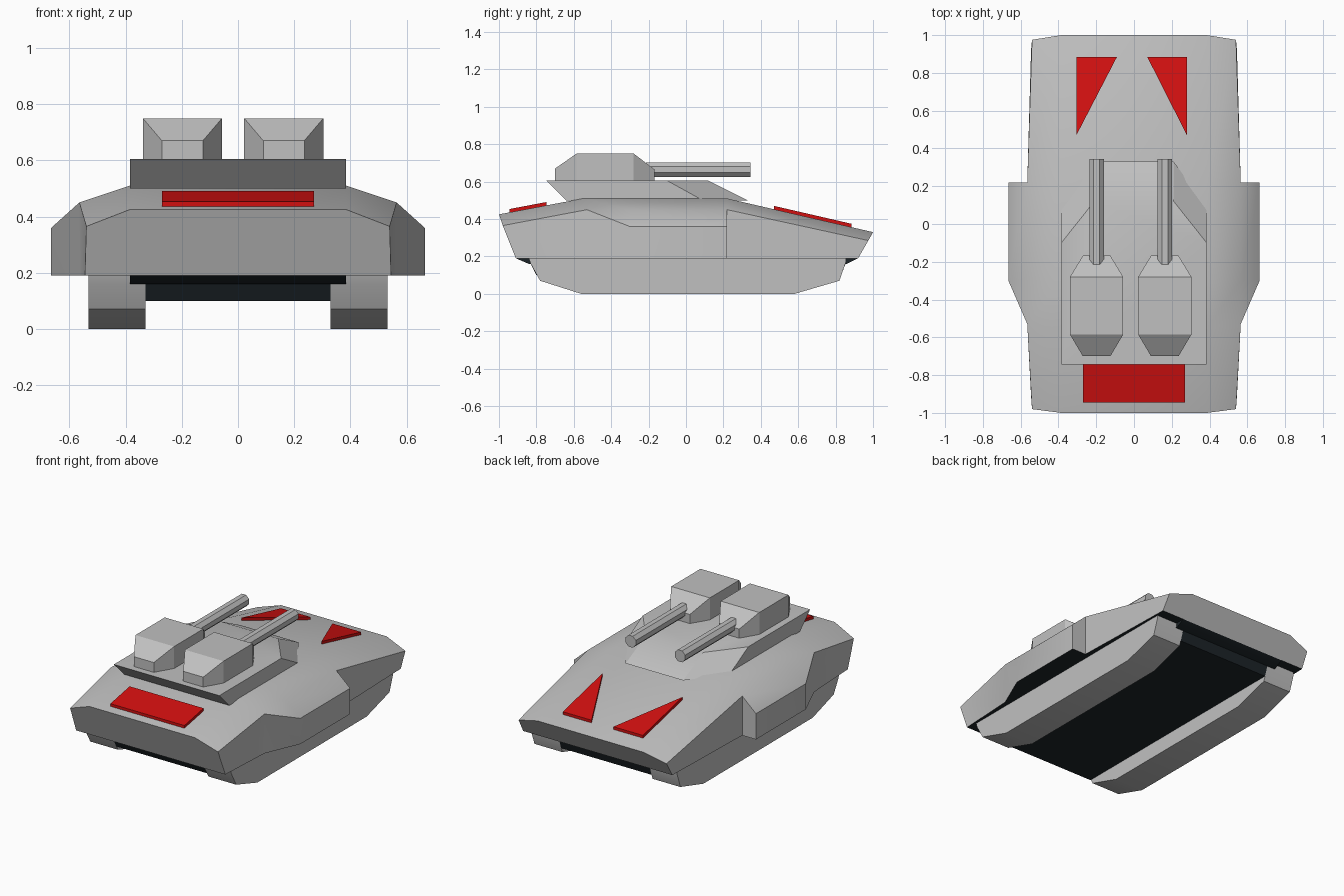
import bpy, bmesh, math
from mathutils import Matrix

cube = bpy.data.objects.get("Cube")
if cube:
    bpy.data.objects.remove(cube, do_unlink=True)


def material(name, color):
    m = bpy.data.materials.new(name)
    m.use_nodes = True
    m.diffuse_color = (*color, 1)
    bsdf = next(n for n in m.node_tree.nodes if n.type == 'BSDF_PRINCIPLED')
    bsdf.inputs["Base Color"].default_value = (*color, 1)
    return m


GREY = material("armour grey", (0.53, 0.53, 0.53))
RED = material("marking red", (0.64, 0.005, 0.005))
BLACK = material("underside black", (0.012, 0.018, 0.022))


def finish(name, bm, *mats):
    """Clean the mesh, link it and shade it with sharp edges kept."""
    bmesh.ops.remove_doubles(bm, verts=bm.verts, dist=1e-5)
    flat = [f for f in bm.faces if f.calc_area() < 1e-7]
    bmesh.ops.delete(bm, geom=flat, context='FACES_ONLY')
    bmesh.ops.recalc_face_normals(bm, faces=bm.faces)
    me = bpy.data.meshes.new(name)
    bm.to_mesh(me)
    bm.free()
    for m in mats:
        me.materials.append(m)
    ob = bpy.data.objects.new(name, me)
    bpy.context.collection.objects.link(ob)
    bpy.ops.object.select_all(action='DESELECT')
    ob.select_set(True)
    bpy.context.view_layer.objects.active = ob
    bpy.ops.object.shade_smooth_by_angle(angle=math.radians(30))
    return ob


def loft(name, rings, *mats):
    """Skin closed rings of equal length and cap both ends."""
    bm = bmesh.new()
    rows = [[bm.verts.new(p) for p in ring] for ring in rings]
    n = len(rows[0])
    for a, b in zip(rows, rows[1:]):
        for i in range(n):
            j = (i + 1) % n
            bm.faces.new((a[i], a[j], b[j], b[i]))
    bm.faces.new(rows[0])
    bm.faces.new(rows[-1])
    return finish(name, bm, *mats)


def prism(name, profile, x0, x1, mat):
    """Extrude a (y, z) profile across x."""
    return loft(name, [[(x, y, z) for y, z in profile] for x in (x0, x1)], mat)


def mirrored(half):
    """Complete a half section, listed top to bottom, to a ring."""
    return half + [(-x, y, z) for x, y, z in reversed(half)]


# Hull: sections from front to back, with side sponsons ending in a step
def section(top, shoulder, side, foot):
    return mirrored([top, shoulder, side or shoulder, foot])


MID, WIDE = 0.565, 0.665
hull = loft("hull", [
    section((.385, -1, .425), (.54, -.98, .365), None, (.545, -.91, .19)),
    section((.385, -.55, .51), (MID, -.53, .45), None, (MID, -.53, .19)),
    section((.385, -.3, .51), (MID, -.3, .45), (WIDE, -.3, .36), (WIDE, -.3, .19)),
    section((.385, .22, .51), (MID, .22, .45), (WIDE, .22, .36), (WIDE, .22, .19)),
    section((.385, .22, .51), (MID, .22, .45), None, (MID, .22, .19)),
    section((.385, 1, .33), (.54, .975, .285), None, (.545, .92, .19)),
], GREY, BLACK)
for f in hull.data.polygons:
    if f.normal.z < -0.9:
        f.material_index = 1

# Underbody between the tracks
prism("belly_plate", [(-.91, .19), (-.84, .16), (.86, .16), (.92, .19)], -.385, .385, BLACK)
prism("belly", [(-.84, .18), (-.80, .10), (.83, .10), (.86, .18)], -.33, .33, BLACK)

# Tracks
TRACK = [(-.84, .19), (-.83, .16), (-.78, .07), (-.56, 0),
         (.58, 0), (.82, .07), (.855, .17), (.855, .19)]
for side, s in (("left", 1), ("right", -1)):
    prism(side + "_track", TRACK, s * .33, s * .533, GREY)

# Turret base: wedge with an undercut front and a tapered sloping back
loft("turret_base", [
    mirrored([(.21, back, z), (.385, corner, z), (.385, front, z)])
    for z, front, corner, back in ((.50, -.64, .09, .33), (.605, -.745, -.10, .12))
], GREY)


# Gun pods with chamfered ends, each with an eight-sided barrel
def gun(side, cx):
    stations = ((-.70, .073, .67), (-.585, .141, .75), (-.28, .141, .75), (-.168, .073, .665))
    loft(side + "_gun_pod", [
        [(cx - w, y, .60), (cx - w, y, z), (cx + w, y, z), (cx + w, y, .60)]
        for y, w, z in stations], GREY)
    bm = bmesh.new()
    bmesh.ops.create_cone(bm, cap_ends=True, segments=8, radius1=.041, radius2=.041, depth=.56,
                          matrix=Matrix.Translation((cx, .065, .664))
                          @ Matrix.Rotation(math.pi / 2, 4, 'X')
                          @ Matrix.Rotation(math.pi / 8, 4, 'Z'))
    finish(side + "_gun_barrel", bm, GREY)


gun("left", .163)
gun("right", -.198)


# Red marking plates lying on the sloping deck
def plate(name, outline, deck):
    loft(name, [[(x, y, deck(y) + h) for x, y in outline] for h in (-.004, .018)], RED)


def front_deck(y):
    return .425 + (y + 1) * .085 / .45


def back_deck(y):
    return .33 + (1 - y) * .18 / .78


plate("front_marking", [(-.27, -.945), (.27, -.945), (.27, -.745), (-.27, -.745)], front_deck)
plate("back_left_marking", [(.07, .885), (.28, .885), (.28, .47)], back_deck)
plate("back_right_marking", [(-.09, .885), (-.305, .885), (-.305, .47)], back_deck)
